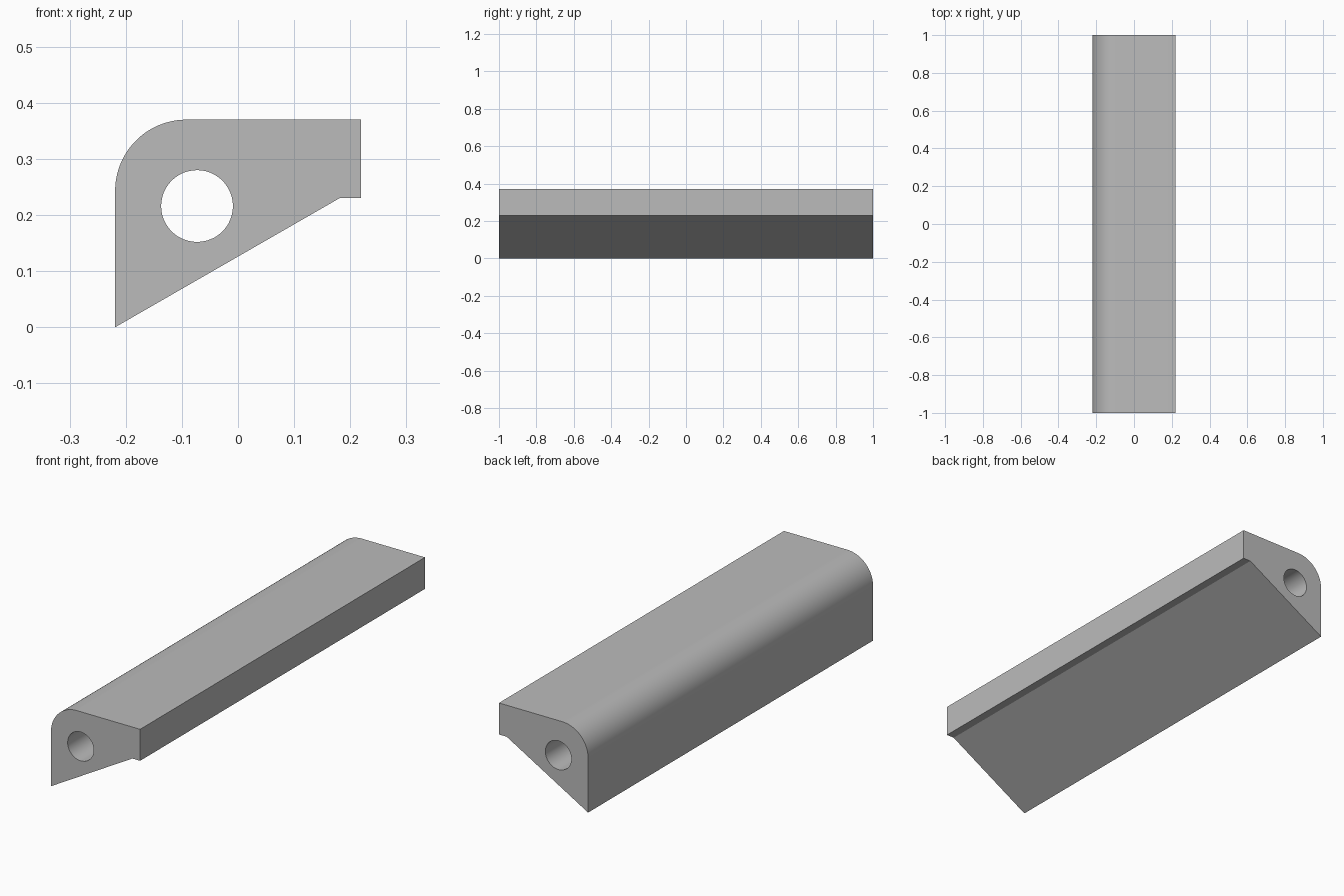
import bpy, bmesh
from math import cos, sin, pi, radians
from mathutils import Vector

cube = bpy.data.objects.get("Cube")
if cube:
    bpy.data.objects.remove(cube)

LENGTH = 2.0


def arc(x, z, radius, start, end, steps):
    """Points along an arc in the cross-section plane, both ends included."""
    angles = [start + (end - start) * i / steps for i in range(steps + 1)]
    return [(x + radius * cos(a), z + radius * sin(a)) for a in angles]


def add_loop(bm, points):
    verts = [bm.verts.new((x, -LENGTH / 2, z)) for x, z in points]
    return [bm.edges.new((v, verts[i - 1])) for i, v in enumerate(verts)]


# Plain grey material
grey = bpy.data.materials.new("plain grey")
grey.use_nodes = True
colour = (0.5, 0.5, 0.5, 1)
grey.diffuse_color = colour
grey.node_tree.nodes["Principled BSDF"].inputs["Base Color"].default_value = colour

# Cross-section: sloping underside, short lip, flat top, rounded corner
outline = [(-0.219, 0), (0.181, 0.23), (0.219, 0.23), (0.219, 0.37)]
outline += arc(-0.092, 0.243, 0.127, pi / 2, pi, 24)
bore = arc(-0.073, 0.216, 0.064, 0, 2 * pi, 48)[:-1]

# Fill the section around the bore and extrude it along the length
bm = bmesh.new()
edges = add_loop(bm, outline) + add_loop(bm, bore)
bmesh.ops.triangle_fill(bm, edges=edges, use_beauty=True, normal=Vector((0, -1, 0)))
swept = bmesh.ops.extrude_face_region(bm, geom=bm.faces[:], use_keep_orig=True)
moved = [g for g in swept["geom"] if isinstance(g, bmesh.types.BMVert)]
bmesh.ops.translate(bm, verts=moved, vec=(0, LENGTH, 0))
bmesh.ops.recalc_face_normals(bm, faces=bm.faces[:])

mesh = bpy.data.meshes.new("bored_edge_bar")
bm.to_mesh(mesh)
bm.free()
mesh.materials.append(grey)
bar = bpy.data.objects.new("bored_edge_bar", mesh)
bpy.context.collection.objects.link(bar)

# Smooth the rounded corner and bore, keep the other edges sharp
bpy.ops.object.select_all(action="DESELECT")
bar.select_set(True)
bpy.context.view_layer.objects.active = bar
bpy.ops.object.shade_smooth_by_angle(angle=radians(25))
